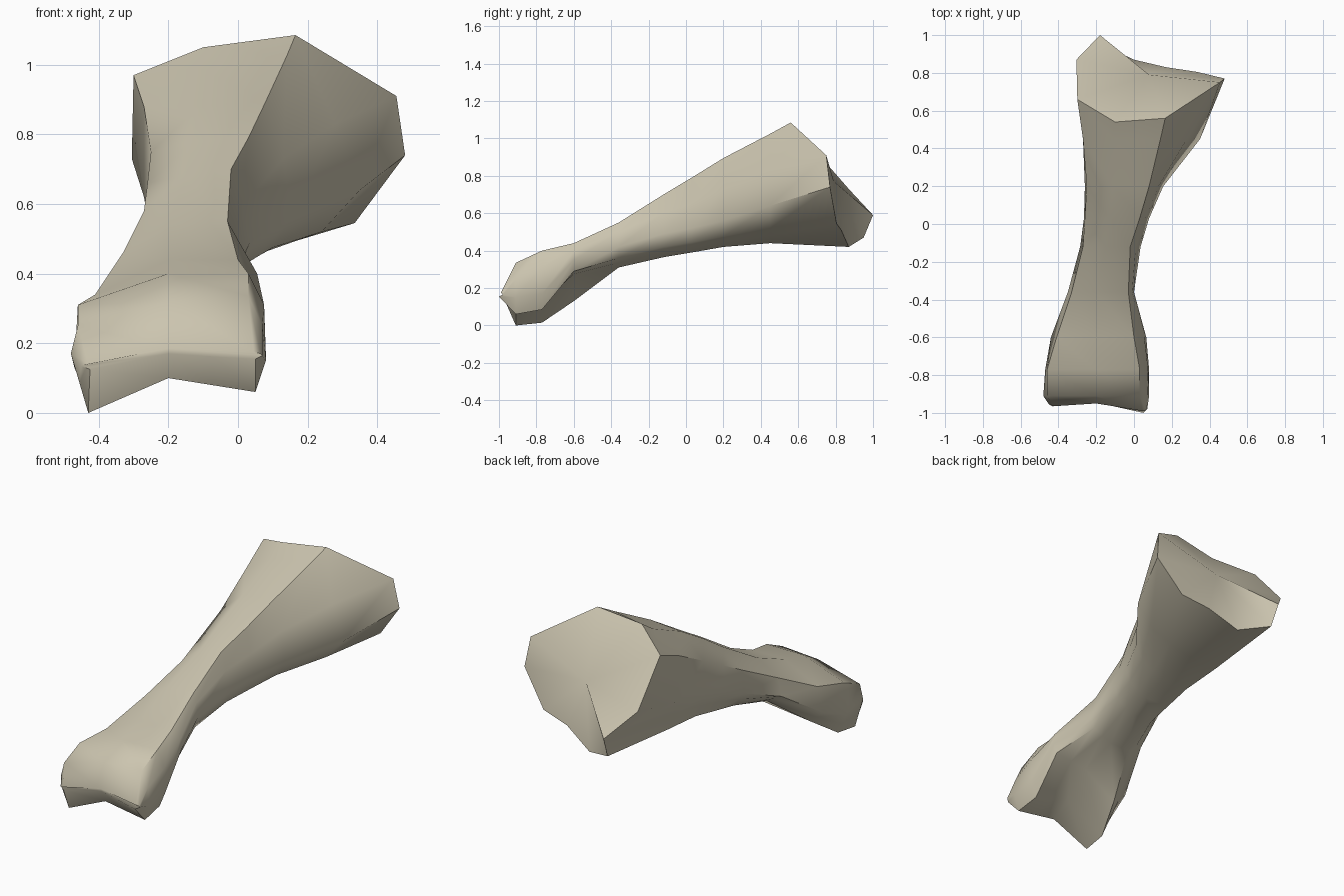
import bpy
import bmesh
import math
from mathutils import Vector

# Remove the default cube if the scene has one
default_cube = bpy.data.objects.get("Cube")
if default_cube:
    bpy.data.objects.remove(default_cube, do_unlink=True)


def make_material(name, colour):
    material = bpy.data.materials.new(name)
    material.use_nodes = True
    material.diffuse_color = colour
    shader = material.node_tree.nodes["Principled BSDF"]
    shader.inputs["Base Color"].default_value = colour
    shader.inputs["Roughness"].default_value = 0.8
    return material


def add_midpoints(ring):
    """Round a section with a point between its lower right and underside
    and another between its underside and left."""
    right, low, left, side = ring[3:7]
    return [*ring[:4], (right + low) / 2, low, left,
            (left + side) / 2, *ring[6:]]


def section(y, *outline):
    """Upright cross-section at depth y, from (x, z) points."""
    return add_midpoints([Vector((x, y, z)) for x, z in outline])


# Every section runs: top right, right upper, right, right lower,
# underside middle, underside left, left, left upper, top middle.

# Broad joint surface at the back, tilted and slightly dished
head_rim = [Vector(p) for p in (
    (.165, .56, 1.085), (.455, .75, .91), (.48, .77, .74),
    (.335, .805, .545), (.17, .83, .51), (0, .87, .42),
    (-.17, .95, .47), (-.18, 1, .59),
    (-.305, .87, .73), (-.3, .66, .97), (-.1, .54, 1.05))]
head_dish = Vector((.08, .79, .77))

# Flared neck and slim shaft
shaft = [
    section(.45, (.14, 1.025), (.28, .83), (.35, .64), (.24, .52), (0, .44),
            (-.2, .44), (-.27, .62), (-.27, .88), (-.11, .99)),
    section(.2, (.08, .895), (.13, .73), (.155, .56), (.1, .475), (-.03, .42),
            (-.2, .42), (-.26, .56), (-.25, .75), (-.11, .88)),
    section(.03, (.03, .79), (.06, .65), (.08, .52), (.05, .445), (-.06, .39),
            (-.21, .39), (-.265, .51), (-.26, .66), (-.13, .78)),
    section(-.12, (-.02, .7), (.01, .6), (.035, .49), (.01, .42), (-.1, .365),
            (-.22, .365), (-.285, .45), (-.27, .58), (-.15, .68)),
    section(-.36, (-.03, .55), (-.01, .5), (0, .42), (-.02, .36), (-.14, .31),
            (-.26, .31), (-.35, .36), (-.33, .46), (-.2, .54)),
]

# Front joint with two knuckles and a groove beneath
knuckles = [
    section(-.6, (0, .44), (.055, .4), (.065, .35), (.04, .29), (-.16, .26),
            (-.36, .13), (-.44, .2), (-.41, .34), (-.2, .44)),
    section(-.77, (.03, .4), (.075, .31), (.08, .17), (.045, .085), (-.18, .15),
            (-.42, .015), (-.47, .13), (-.46, .31), (-.2, .4)),
    section(-.91, (.03, .335), (.07, .25), (.08, .15), (.05, .06), (-.2, .1),
            (-.43, 0), (-.48, .17), (-.46, .25), (-.2, .32)),
]
knuckle_tip = add_midpoints([Vector(p) for p in (
    (.045, -.99, .175), (.065, -.985, .17), (.07, -.98, .165),
    (.05, -1, .155), (-.2, -.945, .17), (-.425, -.965, .125),
    (-.45, -.955, .135), (-.43, -.965, .14), (-.2, -.95, .185))])


def loft(rings):
    """Skin the sections; return the bmesh and its head cap."""
    bm = bmesh.new()
    loops = [[bm.verts.new(p) for p in ring] for ring in rings]
    count = len(loops[0])
    for near, far in zip(loops, loops[1:]):
        for i in range(count):
            j = (i + 1) % count
            bm.faces.new((near[i], near[j], far[j], far[i]))
    head_cap = bm.faces.new(loops[0])
    bm.faces.new(loops[-1])
    return bm, head_cap


bm, head_cap = loft([head_rim, *shaft, *knuckles, knuckle_tip])

# Dish the joint surface around its centre
centre = bmesh.ops.poke(bm, faces=[head_cap])["verts"][0]
centre.co = head_dish
bmesh.ops.recalc_face_normals(bm, faces=bm.faces[:])

mesh = bpy.data.meshes.new("bone")
bm.to_mesh(mesh)
bm.free()
bone = bpy.data.objects.new("bone", mesh)
bpy.context.collection.objects.link(bone)
mesh.materials.append(make_material("aged_bone", (.6, .555, .43, 1)))

# Soft shading with crisp joint edges
bpy.ops.object.select_all(action='DESELECT')
bone.select_set(True)
bpy.context.view_layer.objects.active = bone
bpy.ops.object.shade_smooth_by_angle(angle=math.radians(50))
